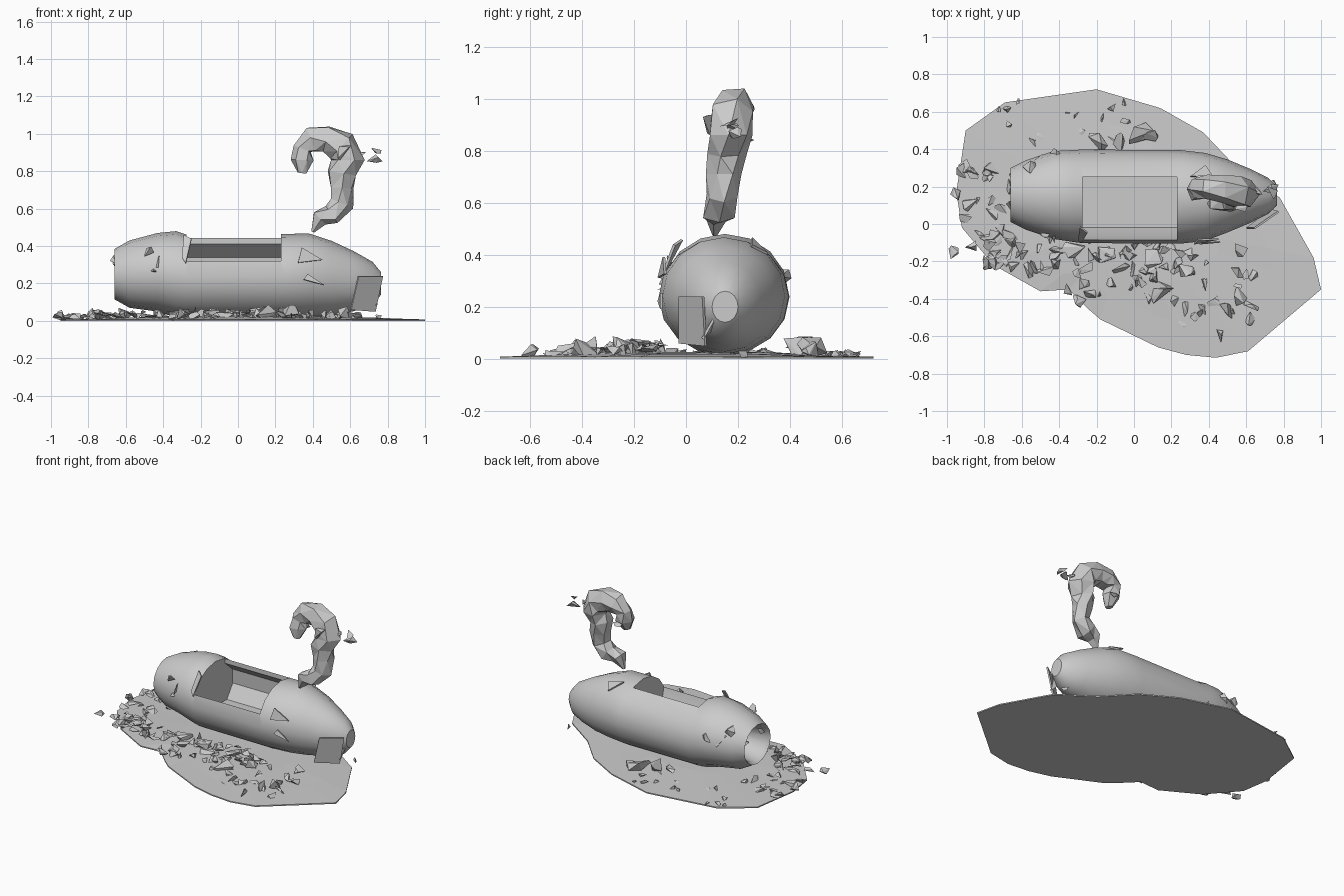
import bpy, bmesh, math, random
from mathutils import Vector, Matrix

if "Cube" in bpy.data.objects:
    bpy.data.objects.remove(bpy.data.objects["Cube"])

random.seed(4)


def finish(name, bm):
    bmesh.ops.recalc_face_normals(bm, faces=bm.faces)
    me = bpy.data.meshes.new(name)
    bm.to_mesh(me)
    bm.free()
    ob = bpy.data.objects.new(name, me)
    bpy.context.collection.objects.link(ob)
    return ob


def skin(bm, rings):
    """Join rings of points into a closed tube."""
    rows = [[bm.verts.new(p) for p in r] for r in rings]
    n = len(rows[0])
    for a, b in zip(rows, rows[1:]):
        for i in range(n):
            bm.faces.new((a[i], a[(i + 1) % n], b[(i + 1) % n], b[i]))
    bm.faces.new(rows[0])
    bm.faces.new(rows[-1][::-1])


def chunk(bm, pos, size, flat=1.0, n=7):
    """One jagged broken piece: hull of random points."""
    vs = []
    for _ in range(n):
        d = Vector([random.gauss(0, 1) for _ in range(3)]).normalized()
        d *= size * random.uniform(0.7, 1.15)
        p = Vector(pos) + Vector((d.x, d.y, d.z * flat))
        p.z = max(p.z, 0.004)
        vs.append(bm.verts.new(p))
    r = bmesh.ops.convex_hull(bm, input=vs)
    junk = [g for g in r['geom_interior'] if isinstance(g, bmesh.types.BMVert)]
    bmesh.ops.delete(bm, geom=junk, context='VERTS')


# scorched ground patch, thin with a low rise in the middle
outline = [(-.95, .17), (-.9, .5), (-.69, .65), (-.2, .72), (.14, .62), (.37, .49), (.55, .3),
           (.78, .14), (.96, -.18), (1, -.35), (.61, -.68), (.44, -.715), (.28, -.7), (.13, -.66),
           (-.18, -.51), (-.25, -.45), (-.35, -.35), (-.5, -.36), (-.75, -.22), (-.92, -.02)]
bm = bmesh.new()
mid = Vector((0, .02))
rings = [[(x, y, 0) for x, y in outline], [(x, y, .008) for x, y in outline]]
for f, z in ((.75, .016), (.45, .022)):
    rings.append([(*(mid + (Vector(p) - mid) * f), z + random.uniform(-.004, .004)) for p in outline])
skin(bm, rings)
finish("ground_patch", bm)

# fuselage: x, y centre, z centre, half width, half height; first two form the open tail
sections = [(-.5, .15, .25, .1, .09), (-.64, .155, .25, .13, .12), (-.66, .155, .25, .145, .135),
            (-.58, .155, .25, .185, .18), (-.43, .155, .26, .235, .21), (-.33, .15, .25, .245, .23),
            (-.28, .148, .238, .25, .225), (.25, .145, .238, .25, .227), (.38, .145, .242, .235, .225),
            (.5, .15, .228, .195, .2), (.62, .15, .212, .145, .16), (.72, .15, .2, .095, .115),
            (.765, .15, .2, .05, .06)]
N = 16
bm = bmesh.new()
skin(bm, [[(x, yc + ry * math.cos(2 * math.pi * i / N), zc + rz * math.sin(2 * math.pi * i / N))
           for i in range(N)] for x, yc, zc, ry, rz in sections])
hull = finish("fuselage", bm)

# cockpit opening, wider below the far rim
prof = [(-.3, .32), (-.085, .32), (-.065, .24), (-.02, .15), (.27, .15), (.335, .24), (.33, .34),
        (.25, .41), (.25, .6), (-.3, .6)]
bm = bmesh.new()
skin(bm, [[(x, y, z) for y, z in prof] for x in (-.275, .23)])
cutter = finish("cockpit_cutter", bm)
cutter.hide_render = True
mod = hull.modifiers.new("cockpit", 'BOOLEAN')
mod.object = cutter
mod.operation = 'DIFFERENCE'
mod.solver = 'EXACT'
bpy.context.view_layer.objects.active = hull
hull.select_set(True)
bpy.ops.object.modifier_apply(modifier=mod.name)
bpy.data.objects.remove(cutter)
bpy.ops.object.shade_smooth_by_angle(angle=math.radians(35))

# torn plating: corners of bent sheets
plates = [[(.6, -.02, .06), (.73, .08, .05), (.77, .07, .24), (.64, -.02, .24)],
          [(.7, .1, .12), (.74, .06, .08), (.76, .14, .22)],
          [(.32, -.1, .31), (.34, -.08, .39), (.45, -.075, .325)],
          [(.35, -.1, .22), (.37, -.09, .25), (.46, -.09, .19)],
          [(.38, .31, .4), (.3, .25, .46), (.42, .25, .43)],
          [(-.28, -.1, .31), (-.3, -.09, .34), (-.29, -.02, .46), (-.25, -.05, .44)]]
bm = bmesh.new()
for p in plates:
    bm.faces.new([bm.verts.new(v) for v in p])
torn = finish("torn_plating", bm)
sol = torn.modifiers.new("thickness", 'SOLIDIFY')
sol.thickness = .01
bm = bmesh.new()
for p, s in [((-.48, -.06, .37), .035), ((-.44, -.075, .31), .05), ((-.46, -.08, .25), .04),
             ((-.5, .33, .3), .06), ((-.42, .37, .3), .05), ((-.55, .3, .36), .05),
             ((-.64, .27, .3), .04), ((-.65, .1, .33), .035)]:
    chunk(bm, p, s, .9)
finish("hull_breaks", bm)

# smoke plume: faceted tube along a hooked path (x, y, z, radius)
path = [(.4, .11, .475, .01), (.435, .12, .55, .05), (.5, .13, .57, .065), (.55, .13, .63, .065),
        (.56, .15, .71, .065), (.55, .16, .79, .075), (.585, .17, .86, .085), (.55, .18, .93, .09),
        (.47, .19, .965, .075), (.39, .2, .97, .075), (.345, .19, .92, .055), (.35, .18, .86, .06),
        (.34, .16, .79, .025)]
bm = bmesh.new()
rings = []
for k, (x, y, z, r) in enumerate(path):
    t = Vector(path[min(k + 1, len(path) - 1)][:3]) - Vector(path[max(k - 1, 0)][:3])
    side = Vector((0, 1, 0))
    up = t.cross(side).normalized()
    ring = []
    for i in range(6):
        a = 2 * math.pi * i / 6 + .25 * k
        rr = r * random.uniform(.8, 1.15)
        ring.append(Vector((x, y, z)) + rr * (side * math.cos(a) + up * math.sin(a)))
    rings.append(ring)
skin(bm, rings)
bmesh.ops.triangulate(bm, faces=bm.faces)
finish("smoke_plume", bm)
bm = bmesh.new()
for p, s in [((.715, .16, .92), .055), ((.725, .2, .86), .045), ((.57, .11, .9), .06),
             ((.36, .24, .85), .035), ((.66, .17, .9), .03)]:
    chunk(bm, p, s, .7)
finish("smoke_puffs", bm)

# scattered debris: along the front strip, tail and a few behind
bm = bmesh.new()
for _ in range(85):
    x = random.uniform(-.8, .66)
    edge = -.22 - (x + .8) * .3
    y = random.uniform(max(edge, -.6), -.1)
    near = max(0, 1 - (-.1 - y) / .3)
    chunk(bm, (x, y, .022 + .02 * near), random.uniform(.03, .055), random.uniform(.4, .9), 6)
for _ in range(24):
    chunk(bm, (random.uniform(-.92, -.62), random.uniform(-.12, .36), .02),
          random.uniform(.03, .06), .5, 6)
for _ in range(14):
    chunk(bm, (random.uniform(-.85, -.05), random.uniform(.42, .68), .02), random.uniform(.02, .035), .5, 6)
for p, s in [((.03, .48, .05), .07), ((-.08, .43, .06), .065), ((-.2, .44, .05), .06), ((.09, .48, .04), .05),
             ((-.32, -.14, .05), .06), ((-.15, -.16, .04), .055), ((.15, -.37, .04), .065),
             ((.58, -.37, .045), .07), ((.5, -.46, .03), .05), ((.1, -.18, .05), .06), ((.28, -.25, .05), .055),
             ((-.97, -.15, .03), .035), ((-.95, .16, .03), .045), ((-.31, -.42, .03), .05), ((.76, .23, .02), .03)]:
    chunk(bm, p, s, .75, 9)
finish("debris", bm)
